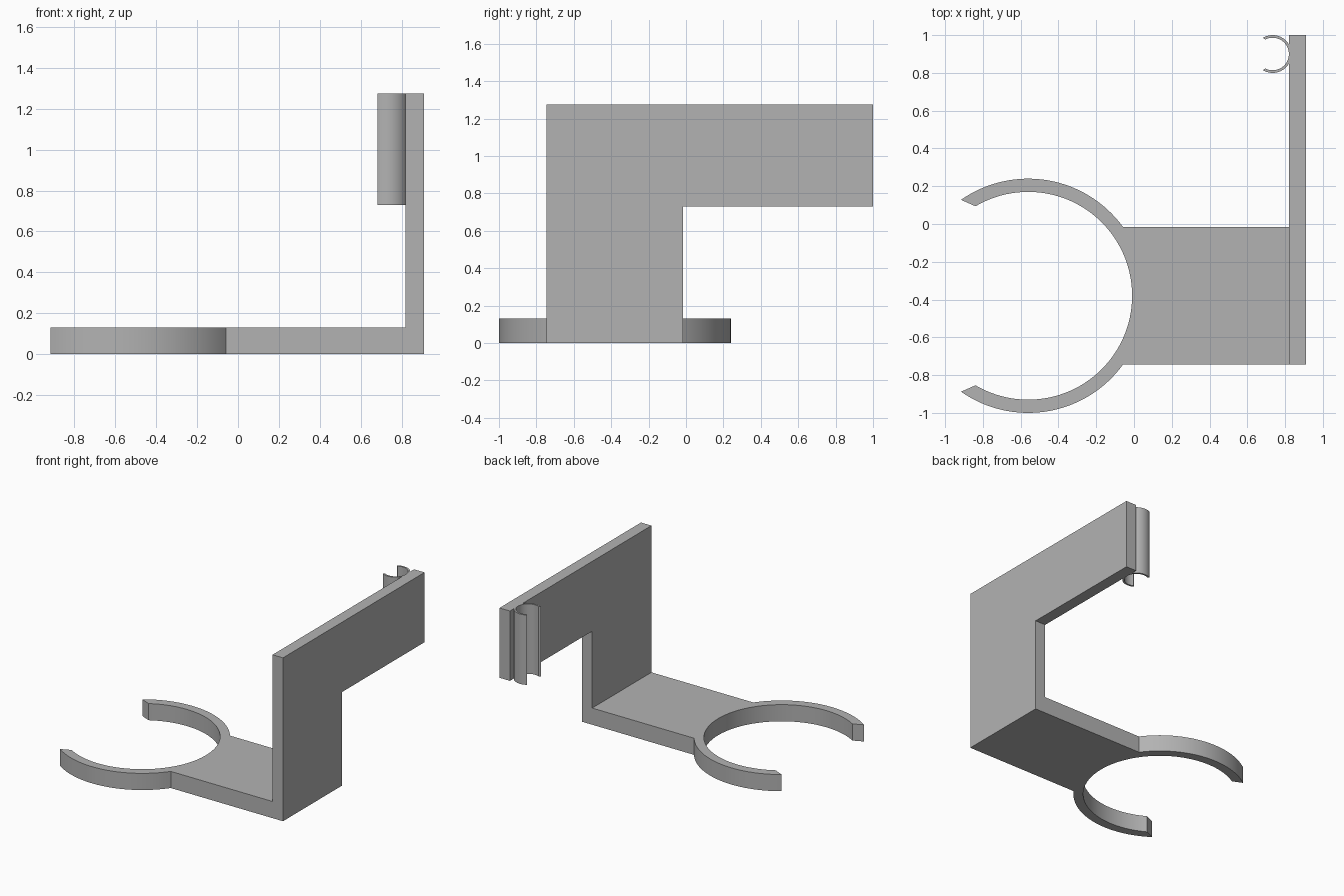
import bpy
import bmesh
from math import asin, cos, sin, radians, degrees
from mathutils import Vector

cube = bpy.data.objects.get("Cube")
if cube:
    bpy.data.objects.remove(cube, do_unlink=True)

grey = bpy.data.materials.new("plain grey")
grey.use_nodes = True
colour = (0.45, 0.45, 0.45, 1)
grey.diffuse_color = colour
grey.node_tree.nodes["Principled BSDF"].inputs["Base Color"].default_value = colour


def arc(centre, radius, start, end, steps):
    """Points along an arc, angles in degrees."""
    angles = [radians(start + (end - start) * i / steps) for i in range(steps + 1)]
    return [(centre[0] + radius * cos(a), centre[1] + radius * sin(a)) for a in angles]


def extrude(name, outline, low, high, axis="Z"):
    """Extrude a closed outline along Z (points are x, y) or X (points are y, z)."""
    def place(p, d):
        return (p[0], p[1], d) if axis == "Z" else (d, p[0], p[1])
    bm = bmesh.new()
    face = bm.faces.new([bm.verts.new(place(p, low)) for p in outline])
    top = bmesh.ops.extrude_face_region(bm, geom=[face], use_keep_orig=True)
    moved = [v for v in top["geom"] if isinstance(v, bmesh.types.BMVert)]
    shift = Vector(place((0, 0), high - low))
    bmesh.ops.translate(bm, verts=moved, vec=shift)
    bmesh.ops.recalc_face_normals(bm, faces=bm.faces)
    mesh = bpy.data.meshes.new(name)
    bm.to_mesh(mesh)
    bm.free()
    mesh.materials.append(grey)
    obj = bpy.data.objects.new(name, mesh)
    bpy.context.collection.objects.link(obj)
    bpy.ops.object.select_all(action="DESELECT")
    obj.select_set(True)
    bpy.context.view_layer.objects.active = obj
    bpy.ops.object.shade_smooth_by_angle(angle=radians(25))
    return obj


front, back = -0.745, -0.015
wall_in, wall_out = 0.82, 0.91
top_z, arm_z = 1.275, 0.73

# Base plate with the large open ring in one outline
ring = (-0.56, -0.38)
outer, inner = 0.62, 0.55
join = degrees(asin((back - ring[1]) / outer))
base = (arc(ring, outer, 125, join, 32)
        + [(wall_in, back), (wall_in, front)]
        + arc(ring, outer, -join, -125, 32)
        + arc(ring, inner, -120.5, 120.5, 80))
extrude("ring_base", base, 0, 0.13)

# Upright wall with the arm reaching back
wall = [(front, 0), (back, 0), (back, arm_z), (1, arm_z), (1, top_z), (front, top_z)]
extrude("wall_and_arm", wall, wall_in, wall_out, "X")

# Small open clip at the end of the arm
clip = (0.734, 0.9)
clip_outline = arc(clip, 0.1, 121, -121, 48) + arc(clip, 0.086, -117, 117, 48)
extrude("small_clip", clip_outline, arm_z, top_z)
